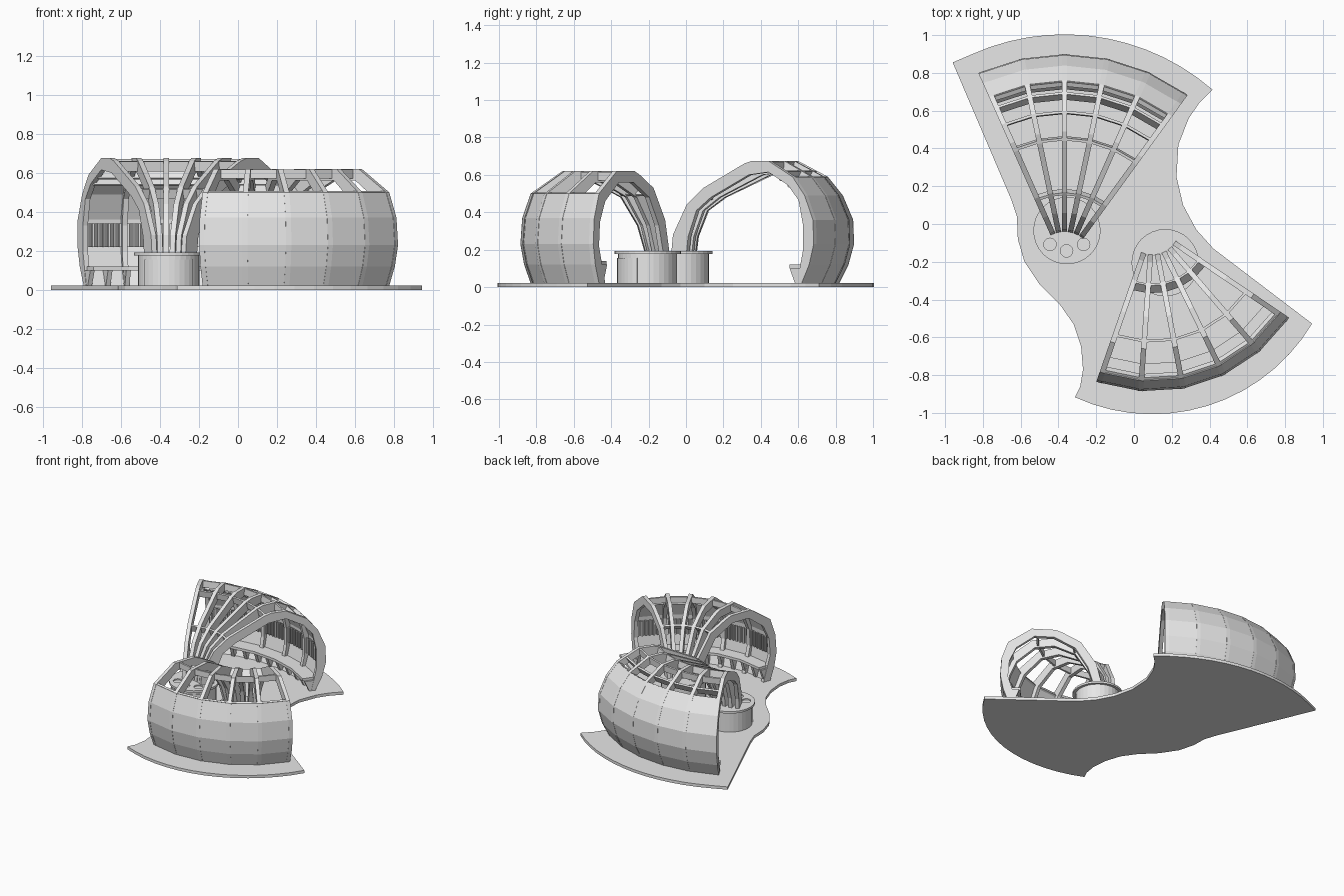
import bpy, bmesh
from math import cos, sin, radians, hypot
from mathutils import Vector

old = bpy.data.objects.get("Cube")
if old:
    bpy.data.objects.remove(old, do_unlink=True)


def material(name, value):
    m = bpy.data.materials.new(name)
    m.use_nodes = True
    colour = (value, value, value, 1)
    m.diffuse_color = colour
    m.node_tree.nodes["Principled BSDF"].inputs["Base Color"].default_value = colour
    return m


GREY = material("light grey", 0.8)
DARK = material("dark grey", 0.25)


def finish(name, bm, mat=GREY):
    bmesh.ops.recalc_face_normals(bm, faces=bm.faces)
    me = bpy.data.meshes.new(name)
    bm.to_mesh(me)
    bm.free()
    me.materials.append(mat)
    ob = bpy.data.objects.new(name, me)
    bpy.context.scene.collection.objects.link(ob)
    return ob


def loft(bm, rings):
    """Skin closed rings of points and cap both ends."""
    rows = [[bm.verts.new(p) for p in ring] for ring in rings]
    n = len(rows[0])
    for a, b in zip(rows, rows[1:]):
        for i in range(n):
            j = (i + 1) % n
            bm.faces.new((a[i], a[j], b[j], b[i]))
    bm.faces.new(rows[0])
    bm.faces.new(rows[-1])


def polar(centre, r, z, angle, side=0):
    a = radians(angle)
    return Vector((centre[0] + r * cos(a) - side * sin(a),
                   centre[1] + r * sin(a) + side * cos(a), z))


def sweep(bm, centre, loop, angles):
    loft(bm, [[polar(centre, r, z, a) for r, z in loop] for a in angles])


def fin(bm, centre, loop, angle, half):
    loft(bm, [[polar(centre, r, z, angle, s) for r, z in loop] for s in (-half, half)])


def at_radius(line, r):
    """Height of a roof profile at a radius."""
    for (r0, z0), (r1, z1) in zip(line, line[1:]):
        if r0 <= r <= r1:
            return z0 + (z1 - z0) * (r - r0) / (r1 - r0)
    return line[-1][1]


def bar_loop(a, b, half):
    """Rectangle around the line from a to b."""
    dr, dz = b[0] - a[0], b[1] - a[1]
    d = hypot(dr, dz)
    nr, nz = -dz / d * half, dr / d * half
    return [(a[0] + nr, a[1] + nz), (b[0] + nr, b[1] + nz),
            (b[0] - nr, b[1] - nz), (a[0] - nr, a[1] - nz)]


def cylinder(name, centre, radius, z0, z1, sides=32):
    bm = bmesh.new()
    loft(bm, [[polar(centre, radius, z, i * 360 / sides) for i in range(sides)]
              for z in (z0, z1)])
    return finish(name, bm)


def pavilion(label, apex, start, step, roof, wall, inner, purlins, bench, window):
    angles = [start + step * i for i in range(6)]
    mids = [a + step / 2 for a in angles[:-1]]
    outer = roof + wall

    # Arched ribs
    bm = bmesh.new()
    for a in angles:
        fin(bm, apex, outer + inner[::-1], a, 0.014)
    finish(label + "_ribs", bm)

    # Faceted outer wall
    bm = bmesh.new()
    skin = [(r - 0.03, z - (0.015 if i == 0 else 0)) for i, (r, z) in enumerate(wall)]
    sweep(bm, apex, wall + skin[::-1], angles)
    finish(label + "_wall", bm)

    # Cross beams between the ribs
    bm = bmesh.new()
    for r, depth, lean in purlins:
        z = at_radius(outer, r) - 0.004
        sweep(bm, apex, bar_loop((r, z), (r - lean, z - depth), 0.007), angles)
    finish(label + "_cross_beams", bm)

    # Bench with tapered brackets
    r, z = bench
    bm = bmesh.new()
    sweep(bm, apex, [(r, z - 0.02), (r, z), (r + 0.11, z), (r + 0.11, z - 0.02)], angles)
    finish(label + "_bench", bm)
    bm = bmesh.new()
    for a in angles + mids:
        fin(bm, apex, [(r + 0.01, z - 0.02), (r + 0.1, z - 0.02),
                       (r + 0.08, 0.02), (r + 0.045, 0.02)], a, 0.012)
    finish(label + "_bench_brackets", bm)

    # Slatted windows on the inside of the wall
    r, z0, z1 = window
    panes, slats = bmesh.new(), bmesh.new()
    for m in mids:
        half = r * sin(radians(step / 2)) * 0.8
        flat = r * cos(radians(step / 2))
        fin(panes, apex, [(flat, z0), (flat + 0.008, z0),
                          (flat + 0.008, z1), (flat, z1)], m, half)
        for i in range(7):
            s = half * (i - 3) / 3
            loft(slats, [[polar(apex, flat + d, z, m, s + w)
                          for d, w in ((-0.01, -0.005), (0, -0.005), (0, 0.005), (-0.01, 0.005))]
                         for z in (z0, z1)])
    finish(label + "_window_panes", panes, DARK)
    finish(label + "_window_slats", slats)


BACK, FRONT = (-0.368, -0.191), (0.0975, -0.022)
pavilion("back", BACK, 54, 12,
         roof=[(0.15, 0.19), (0.16, 0.28), (0.25, 0.44), (0.36, 0.53),
               (0.63, 0.66), (0.68, 0.675), (0.79, 0.675)],
         wall=[(0.95, 0.59), (1.03, 0.49), (1.085, 0.36), (1.09, 0.23),
               (1.06, 0.12), (1.01, 0.02)],
         inner=[(0.25, 0.19), (0.26, 0.27), (0.315, 0.41), (0.41, 0.48), (0.66, 0.6),
                (0.79, 0.615), (0.92, 0.545), (0.99, 0.465), (1.02, 0.33),
                (1.02, 0.2), (0.98, 0.02)],
         purlins=[(0.35, 0.05, -0.02), (0.64, 0.05, -0.01), (0.785, 0.05, 0.005),
                  (0.885, 0.05, 0.03), (0.95, 0.05, 0.04)],
         bench=(0.92, 0.12), window=(1.045, 0.22, 0.34))
pavilion("front", FRONT, 250.85, 15,
         roof=[(0.14, 0.19), (0.18, 0.36), (0.29, 0.53), (0.42, 0.6), (0.47, 0.62), (0.64, 0.62)],
         wall=[(0.81, 0.5), (0.855, 0.37), (0.865, 0.23), (0.845, 0.12), (0.81, 0.02)],
         inner=[(0.2, 0.19), (0.24, 0.33), (0.33, 0.48), (0.48, 0.56), (0.62, 0.56),
                (0.75, 0.46), (0.8, 0.35), (0.81, 0.22), (0.75, 0.02)],
         purlins=[(0.3, 0.04, -0.04), (0.6, 0.045, 0), (0.8, 0.03, 0.02)],
         bench=(0.72, 0.14), window=(0.825, 0.22, 0.34))

# Round counters with an overhanging top and a curved front panel
for label, centre, facing in (("back", (-0.355, -0.035), 270), ("front", (0.165, -0.205), 290)):
    cylinder(label + "_counter", centre, 0.158, 0.02, 0.176)
    top = cylinder(label + "_counter_top", centre, 0.178, 0.176, 0.192)
    bm = bmesh.new()
    sweep(bm, centre, [(0.15, 0.02), (0.163, 0.02), (0.163, 0.155), (0.15, 0.155)],
          [facing + d for d in range(-50, 51, 10)])
    finish(label + "_counter_panel", bm)
    if label == "back":
        # Three basins sunk into the top
        for k, (x, y) in enumerate(((-0.445, -0.108), (-0.357, -0.142), (-0.267, -0.108))):
            cutter = cylinder("basin_cutter_%d" % k, (x, y), 0.033, 0.182, 0.22, 20)
            cutter.hide_render = True
            cutter.hide_viewport = True
            mod = top.modifiers.new("basin", "BOOLEAN")
            mod.operation = "DIFFERENCE"
            mod.object = cutter

# Floor slab: two arcs joined by waisted sides
outline = [polar(BACK, 1.195, 0, a)[:2] for a in range(49, 120, 5)]
outline[-1] = (-0.96, 0.855)
outline += [(-0.65, 0.13), (-0.62, 0.04), (-0.615, -0.08), (-0.58, -0.2), (-0.5, -0.32),
            (-0.39, -0.43), (-0.32, -0.53), (-0.28, -0.65), (-0.27, -0.77), (-0.285, -0.86)]
outline += [polar(FRONT, 0.985, 0, 245.4 + i * 5.98)[:2] for i in range(15)]
outline += [(0.42, -0.13), (0.33, -0.03), (0.26, 0.1), (0.225, 0.25), (0.235, 0.42),
            (0.29, 0.56), (0.345, 0.64)]
bm = bmesh.new()
loft(bm, [[(x, y, z) for x, y in outline] for z in (0, 0.022)])
finish("floor_slab", bm)
